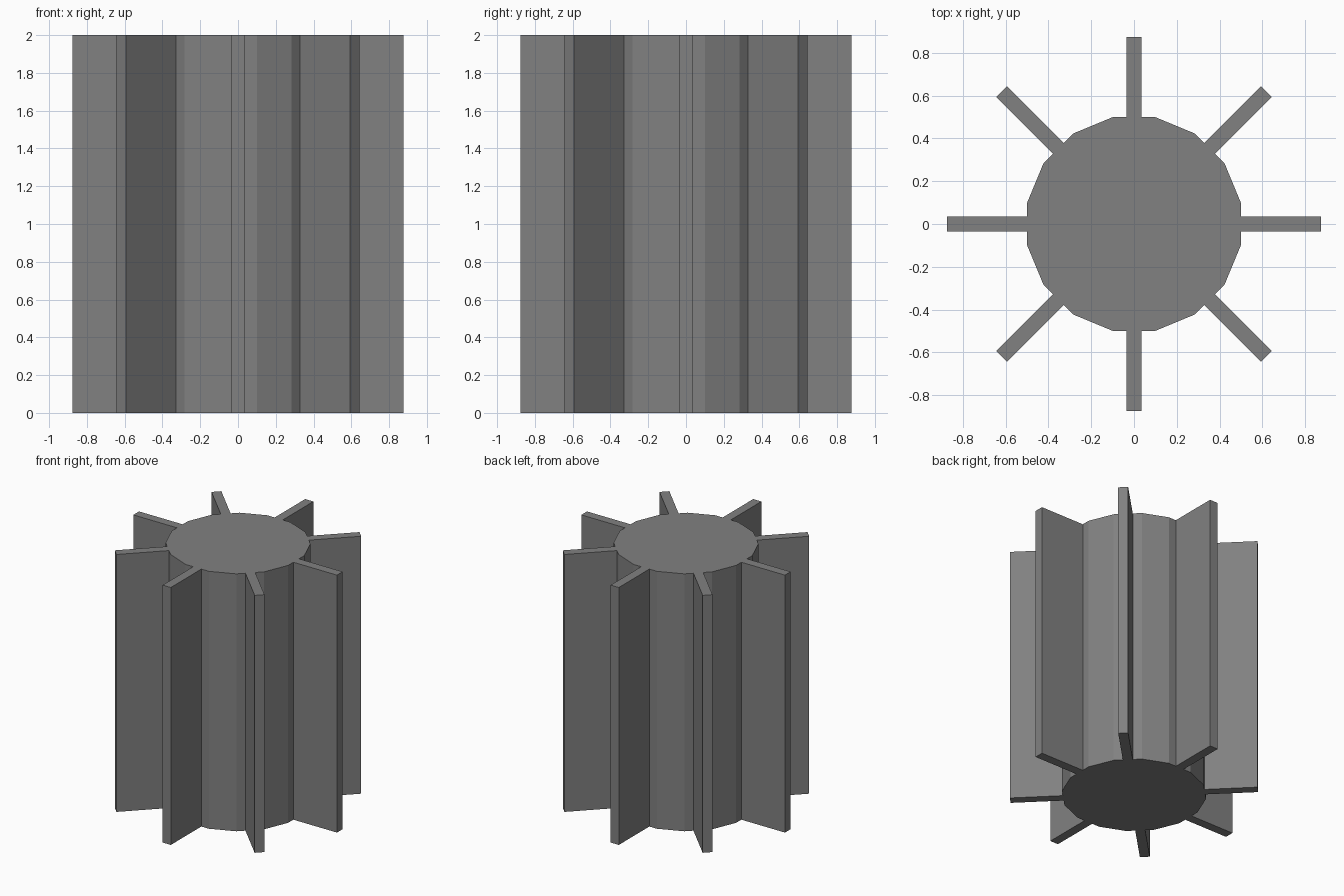
import bpy, bmesh, math

if "Cube" in bpy.data.objects:
    bpy.data.objects.remove(bpy.data.objects["Cube"])

HEIGHT = 2.0
FINS = 8
CORE = 0.5                                  # distance to the core's flat sides
HALF_SIDE = CORE * math.tan(math.pi / 16)   # half of one side of the 16-sided core
TIP = 0.875                                 # fin reach
HALF_FIN = 0.035                            # half fin thickness

grey = bpy.data.materials.new("dark grey")
grey.diffuse_color = (0.22, 0.22, 0.22, 1)
grey.use_nodes = True
grey.node_tree.nodes["Principled BSDF"].inputs["Base Color"].default_value = grey.diffuse_color

# One eighth of the outline: a core side with a fin rising from its middle
segment = [(CORE, -HALF_SIDE), (CORE, -HALF_FIN), (TIP, -HALF_FIN),
           (TIP, HALF_FIN), (CORE, HALF_FIN), (CORE, HALF_SIDE)]

# Finned column: repeat the outline around z, then extrude it upwards
bm = bmesh.new()
outline = []
for i in range(FINS):
    a = i * math.tau / FINS
    c, s = math.cos(a), math.sin(a)
    outline += [bm.verts.new((r * c - t * s, r * s + t * c, 0)) for r, t in segment]
base = bm.faces.new(outline)
extruded = bmesh.ops.extrude_face_region(bm, geom=[base], use_keep_orig=True)
top = [g for g in extruded["geom"] if isinstance(g, bmesh.types.BMVert)]
bmesh.ops.translate(bm, verts=top, vec=(0, 0, HEIGHT))
bmesh.ops.recalc_face_normals(bm, faces=bm.faces)

mesh = bpy.data.meshes.new("finned_column")
bm.to_mesh(mesh)
bm.free()
mesh.materials.append(grey)
column = bpy.data.objects.new("finned_column", mesh)
bpy.context.collection.objects.link(column)
